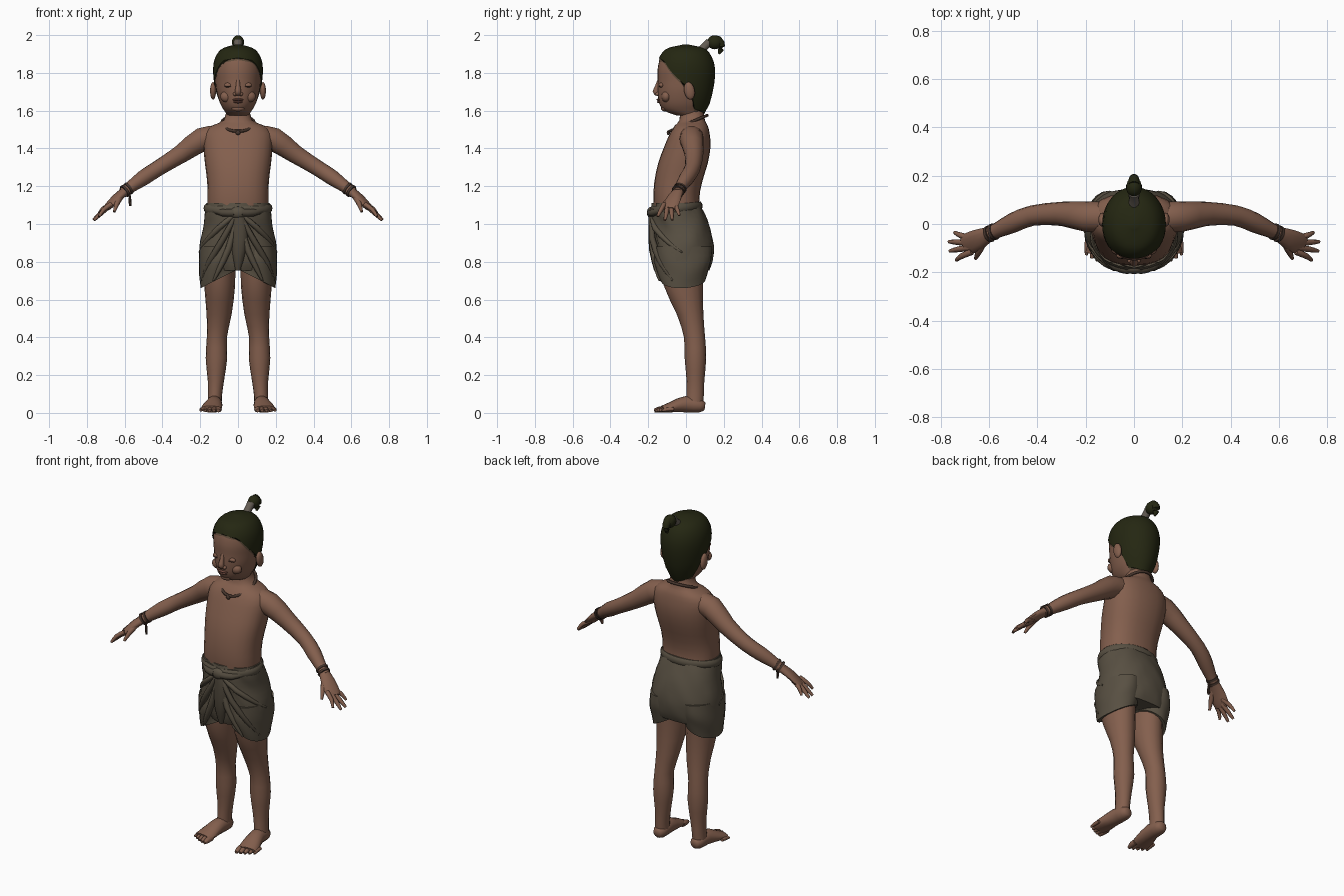
import bpy, bmesh, math
from mathutils import Vector, Matrix

cube = bpy.data.objects.get("Cube")
if cube:
    bpy.data.objects.remove(cube, do_unlink=True)


def material(name, r, g, b):
    mat = bpy.data.materials.new(name)
    mat.use_nodes = True
    mat.diffuse_color = (r, g, b, 1)
    shader = next(n for n in mat.node_tree.nodes if n.type == "BSDF_PRINCIPLED")
    shader.inputs["Base Color"].default_value = (r, g, b, 1)
    shader.inputs["Roughness"].default_value = 0.9
    return mat


SKIN = material("brown_skin", 0.23, 0.115, 0.075)
LIP = material("dark_lip", 0.17, 0.07, 0.05)
HAIR = material("black_green_hair", 0.018, 0.02, 0.006)
STUBBLE = material("shaved_hairline", 0.12, 0.075, 0.045)
CLOTH = material("olive_cloth", 0.098, 0.08, 0.055)
FOLD = material("shaded_cloth", 0.08, 0.065, 0.045)
CORD = material("dark_cord", 0.06, 0.035, 0.025)
BAND = material("grey_band", 0.13, 0.11, 0.09)
SIDES = {"left": 1, "right": -1}


def finish(name, bm, mat):
    bmesh.ops.recalc_face_normals(bm, faces=bm.faces)
    mesh = bpy.data.meshes.new(name)
    bm.to_mesh(mesh)
    bm.free()
    mesh.materials.append(mat)
    mesh.polygons.foreach_set("use_smooth", [True] * len(mesh.polygons))
    mesh.set_sharp_from_angle(angle=math.radians(50))
    obj = bpy.data.objects.new(name, mesh)
    bpy.context.collection.objects.link(obj)
    return obj


def skin_rings(name, rings, mat, closed=False, caps=True):
    """Bridge rings of points into one surface."""
    bm = bmesh.new()
    rows = [[bm.verts.new(p) for p in ring] for ring in rings]
    pairs = list(zip(rows, rows[1:]))
    if closed:
        pairs.append((rows[-1], rows[0]))
    for low, high in pairs:
        for i in range(len(low)):
            bm.faces.new((low[i - 1], low[i], high[i], high[i - 1]))
    if caps and not closed:
        bm.faces.new(rows[0])
        bm.faces.new(rows[-1])
    return finish(name, bm, mat)


def refine(rows, steps=3):
    """Smooth the rows with a spline through them."""
    out = []
    for i in range(len(rows) - 1):
        a, b, c, d = (rows[max(0, min(len(rows) - 1, i + k))] for k in (-1, 0, 1, 2))
        for s in range(steps):
            t = s / steps
            out.append([q + t / 2 * (r - p + t * (2 * p - 5 * q + 4 * r - w + t * (3 * (q - r) + w - p)))
                        for p, q, r, w in zip(a, b, c, d)])
    return out + [list(rows[-1])]


def oval(row, sides=24, square=1.0, grow=0.0):
    """Horizontal ring from height, half width, front and back."""
    z, w, front, back = row
    ring = []
    for i in range(sides):
        a = math.tau * i / sides
        s, c = math.sin(a), -math.cos(a)
        x = math.copysign(abs(s) ** square, s) * (w + grow)
        y = math.copysign(abs(c) ** square, c) * ((back - front) / 2 + grow)
        ring.append(Vector((x, (front + back) / 2 + y, z)))
    return ring


def sweep(name, rows, mat, sign=1, sides=10, flat=False, closed=False, steps=2):
    """Tube through rows of x, y, z, half width and optional half height."""
    rows = [(r[0] * sign, r[1], r[2], r[3], r[-1]) for r in rows]
    rows = rows if closed else refine(rows, steps)
    rings, n = [], len(rows)
    for i, (x, y, z, a, b) in enumerate(rows):
        after = rows[(i + 1) % n] if closed else rows[min(i + 1, n - 1)]
        before = rows[i - 1] if closed else rows[max(i - 1, 0)]
        t = (Vector(after[:3]) - Vector(before[:3])).normalized()
        u = t.cross(Vector((0, 0, 1)))
        u = Vector((1, 0, 0)) if flat or u.length < 0.1 else u.normalized()
        v = Vector((0, 1, 0)) if flat else u.cross(t)
        angles = [math.tau * k / sides for k in range(sides)]
        rings.append([Vector((x, y, z)) + u * a * math.cos(k) + v * b * math.sin(k) for k in angles])
    return skin_rings(name, rings, mat, closed)


def blob(name, centre, size, mat, tilt=0):
    bm = bmesh.new()
    place = Matrix.Translation(centre) @ Matrix.Rotation(tilt, 4, "X") @ Matrix.Diagonal((*size, 1))
    bmesh.ops.create_uvsphere(bm, u_segments=14, v_segments=10, radius=1, matrix=place)
    return finish(name, bm, mat)


# Torso and neck
TORSO = [(1.0, .16, -.16, .09), (1.12, .162, -.172, .07), (1.22, .163, -.168, .085),
         (1.32, .175, -.148, .115), (1.41, .183, -.115, .13), (1.48, .18, -.085, .125),
         (1.52, .14, -.06, .115), (1.55, .075, -.035, .1), (1.62, .06, -.03, .09)]
skin_rings("torso", [oval(r, square=0.85) for r in refine(TORSO, 2)], SKIN)

# Head
HEAD = refine([(1.575, .055, -.05, .085), (1.6, .073, -.115, .1), (1.64, .095, -.142, .12),
               (1.7, .113, -.15, .135), (1.76, .121, -.15, .145), (1.82, .125, -.15, .147),
               (1.88, .113, -.135, .13), (1.925, .075, -.095, .09), (1.943, .004, -.008, .004)], 4)
skin_rings("head", [oval(r, 32) for r in HEAD], SKIN)


def blend(rows, value):
    """Linear lookup by the first column."""
    for a, b in zip(rows, rows[1:]):
        if value <= b[0]:
            t = max(0, (value - a[0]) / (b[0] - a[0]))
            return [p + t * (q - p) for p, q in zip(a, b)]
    return list(rows[-1])


HAIRLINE = [(0, 1.88), (.7, 1.865), (1.1, 1.8), (1.45, 1.75), (1.8, 1.71), (2, 1.61), (3.2, 1.575)]


def scalp(name, mat, grow, start, stop, levels):
    rings = [[] for _ in range(levels + 1)]
    for i in range(40):
        a = math.tau * i / 40
        edge = blend(HAIRLINE, min(a, math.tau - a))[1]
        low, high = edge + start, stop or edge + 0.01
        for k, ring in enumerate(rings):
            z = low + (high - low) * (1 - (1 - k / levels) ** 2)
            point = oval(blend(HEAD, z), 40, grow=grow)[i]
            ring.append(point + Vector((0, 0, grow * k / levels)))
    skin_rings(name, rings, mat, caps=stop is not None)


scalp("hair_cap", HAIR, 0.007, 0, 1.942, 12)
scalp("hairline_band", STUBBLE, 0.003, -0.012, None, 2)

# Topknot
sweep("topknot_band", [(0, .07, 1.91, .024), (0, .1, 1.94, .021), (0, .125, 1.965, .023)], BAND)
blob("topknot", (0, .152, 1.962), (.033, .04, .037), HAIR)
sweep("topknot_tail", [(0, .16, 1.98, .024), (0, .185, 1.955, .022), (0, .185, 1.925, .017),
                       (0, .175, 1.9, .005)], HAIR)

# Face
sweep("nose", [(0, -.142, 1.765, .009), (0, -.153, 1.73, .012), (0, -.16, 1.7, .017),
               (0, -.148, 1.68, .014)], SKIN, flat=True)
blob("upper_lip", (0, -.143, 1.658), (.03, .013, .007), LIP)
blob("lower_lip", (0, -.14, 1.646), (.025, .013, .007), LIP)
blob("chin", (0, -.112, 1.613), (.035, .02, .018), SKIN)
for side, s in SIDES.items():
    blob(side + "_nostril", (s * .016, -.15, 1.688), (.012, .013, .01), SKIN)
    blob(side + "_eyelid", (s * .05, -.13, 1.735), (.024, .013, .014), SKIN)
    blob(side + "_lash_line", (s * .05, -.139, 1.729), (.02, .005, .003), CORD)
    blob(side + "_ear", (s * .132, .018, 1.705), (.016, .028, .047), SKIN, 0.2)
    blob(side + "_cheek", (s * .06, -.105, 1.675), (.035, .025, .03), SKIN)

# Arms, hands and bracelets
FINGERS = {"index": (.735, -.15, 1.04, -.115), "middle": (.762, -.112, 1.02, -.097),
           "ring": (.766, -.073, 1.022, -.078), "little": (.742, -.035, 1.045, -.06)}
for side, s in SIDES.items():
    sweep(side + "_arm", [(.11, .03, 1.46, .06), (.19, .03, 1.448, .064), (.3, .042, 1.372, .05),
                          (.42, .035, 1.297, .042), (.5, .005, 1.245, .041), (.57, -.028, 1.195, .031),
                          (.61, -.042, 1.165, .027)], SKIN, s, 14)
    sweep(side + "_palm", [(.59, -.036, 1.18, .027, .024), (.64, -.062, 1.14, .042, .021),
                           (.68, -.08, 1.1, .045, .017), (.7, -.09, 1.08, .038, .012)], SKIN, s, 12)
    for finger, (x, y, z, root) in FINGERS.items():
        sweep(f"{side}_{finger}_finger", [(.67, root, 1.105, .013), ((x + .69) / 2, (y + root) / 2, z + .035, .012),
                                          (x, y, z, .007)], SKIN, s, 8)
    sweep(side + "_thumb", [(.615, -.06, 1.155, .016), (.64, -.11, 1.11, .014),
                            (.655, -.143, 1.065, .007)], SKIN, s, 8)
    for n, shift in enumerate((0, .018)):
        sweep(f"{side}_bracelet_{n}", [(.575 + shift, -.03 - shift / 2, 1.191 - shift * .7, .035),
                                       (.585 + shift, -.034 - shift / 2, 1.184 - shift * .7, .035)], CORD, s, 12)
sweep("right_tassel", [(.575, -.05, 1.16, .005), (.572, -.052, 1.13, .008), (.571, -.052, 1.095, .006)],
      CORD, -1, 6)

# Legs, feet and toes
for side, s in SIDES.items():
    sweep(side + "_leg", [(.1, -.02, .85, .085, .12), (.097, -.015, .68, .082, .105),
                          (.1, .022, .52, .066, .07), (.112, .045, .4, .053, .056),
                          (.114, .05, .29, .057, .057), (.117, .05, .17, .043, .047),
                          (.122, .048, .09, .037, .046), (.124, .045, .03, .038, .045)],
          SKIN, s, 16, flat=True)
    sweep(side + "_foot", [(.122, .1, .035, .02, .02), (.123, .075, .038, .038, .036),
                           (.126, 0, .046, .043, .044), (.137, -.07, .032, .054, .03),
                           (.145, -.125, .02, .056, .018)], SKIN, s, 14)
    for toe in range(5):
        x, r = .101 + toe * .023, .016 - toe * .0015
        y = -.16 + toe ** 1.5 * .005
        sweep(f"{side}_toe_{toe + 1}", [(x, y + .055, .02, r), (x + .002, y + .02, .018, r),
                                        (x + .004, y - .008, .012, r * .6)], SKIN, s, 8)

# Wrapped cloth around the hips and thighs
WRAP = [(1.11, .166, -.175, .072), (1.05, .178, -.18, .1), (.97, .186, -.172, .13),
        (.88, .203, -.175, .147), (.8, .208, -.168, .14), (.755, .198, -.15, .125)]


def pleat(obj, amount):
    """Slanting ripples, strongest at the front."""
    for v in obj.data.vertices:
        wave = math.sin(abs(v.co.x) * 55 + v.co.z * 38)
        depth = amount if v.co.y < 0.05 else amount * 0.3
        v.co.y += wave * depth
        v.co.x *= 1 + wave * depth * 1.5


pleat(skin_rings("hip_wrap", [oval(r, 40, 0.9) for r in refine(WRAP)], CLOTH), 0.008)
for side, s in SIDES.items():
    leg = sweep(side + "_cloth_leg", [(.102, -.014, .88, .1, .15), (.105, -.015, .8, .103, .15),
                                      (.104, -.017, .73, .1, .137), (.102, -.02, .66, .098, .123)],
                CLOTH, s, 24, flat=True, steps=3)
    for v in leg.data.vertices:
        v.co.z += max(0, (.86 - v.co.z) / 2) * (1 - abs(v.co.x) / 0.2)
    pleat(leg, 0.006)
    # Folds fanning out from the knot
    sweep(side + "_upper_fold", [(.03, -.178, 1.04, .012), (.1, -.165, .98, .016), (.175, -.09, .9, .013),
                                 (.205, -.02, .85, .004)], CLOTH, s, 8)
    sweep(side + "_middle_fold", [(.02, -.18, 1.03, .012), (.08, -.178, .92, .017), (.15, -.135, .8, .016),
                                  (.19, -.07, .7, .006)], FOLD, s, 8)
    sweep(side + "_lower_fold", [(.015, -.18, 1.0, .012), (.05, -.175, .87, .018), (.1, -.155, .76, .014),
                                 (.13, -.14, .7, .005)], CLOTH, s, 8)

# Rolled waistband, knot and hanging end
roll = [(.168 * math.sin(a), -.052 - .126 * math.cos(a), 1.083 - .012 * math.cos(a), .014, .024)
        for a in (math.tau * i / 32 for i in range(32))]
sweep("waist_roll", roll, CLOTH, closed=True)
blob("waist_knot", (0, -.183, 1.06), (.045, .024, .032), CLOTH)
for side, s in SIDES.items():
    sweep(side + "_knot_twist", [(.02, -.188, 1.06, .02), (.08, -.172, 1.06, .02), (.14, -.125, 1.075, .01)],
          FOLD, s, 8)
sweep("hanging_end", [(0, -.182, 1.06, .025, .015), (.01, -.182, .98, .04, .018), (.005, -.176, .86, .036, .02),
                      (0, -.155, .755, .014, .015)], FOLD, sides=10, flat=True)

# Necklace
loop = [(.087 * math.sin(a), .012 - .1 * math.cos(a), 1.533 - .042 * math.cos(a), .008)
        for a in (math.tau * i / 32 for i in range(32))]
sweep("necklace", loop, CORD, sides=8, closed=True)
blob("necklace_bead", (0, -.093, 1.483), (.013, .009, .012), CORD)
